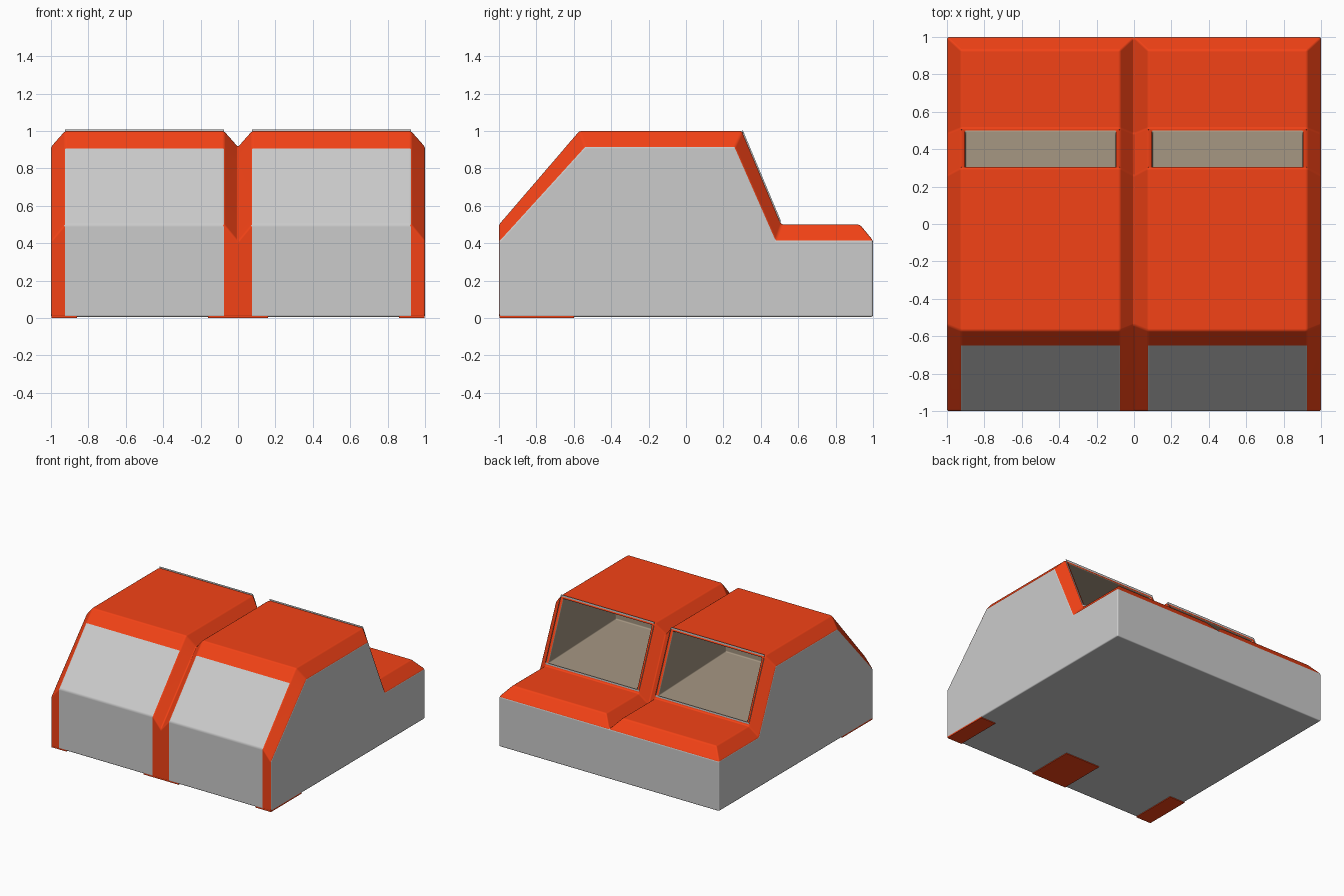
import bpy, bmesh

if "Cube" in bpy.data.objects:
    bpy.data.objects.remove(bpy.data.objects["Cube"])


def material(name, rgb):
    m = bpy.data.materials.new(name)
    m.diffuse_color = (*rgb, 1)
    m.use_nodes = True
    m.node_tree.nodes["Principled BSDF"].inputs["Base Color"].default_value = m.diffuse_color
    return m


GREY = material("grey", (0.8, 0.8, 0.8))
RED = material("red", (0.9, 0.055, 0.008))
TAN = material("tan", (0.37, 0.30, 0.22))


def finish(name, bm, mats, bevel=0.0):
    me = bpy.data.meshes.new(name)
    bm.to_mesh(me)
    bm.free()
    for m in mats:
        me.materials.append(m)
    ob = bpy.data.objects.new(name, me)
    bpy.context.collection.objects.link(ob)
    if bevel:
        for p in me.polygons:
            p.use_smooth = True
        b = ob.modifiers.new("soft_edges", 'BEVEL')
        b.width = bevel
        b.segments = 2
        b.limit_method = 'ANGLE'
        b.harden_normals = True
    return ob


# Body: side profiles (y, z) lofted across x; the low profile forms chamfers and centre groove
BASE = 0.006
HIGH = [(-1, BASE), (-1, .5), (-.65, .907), (-.57, 1), (.3, 1), (.51, .5),
        (.93, .5), (1, .415), (1, BASE)]
LOW = [(-1, BASE), (-1, .41), (-.62, .827), (-.54, .915), (.26, .915), (.48, .415),
       (1, .415), (1, .415), (1, BASE)]
STATIONS = [(-1, LOW), (-.925, HIGH), (-.075, HIGH), (0, LOW),
            (.075, HIGH), (.925, HIGH), (1, LOW)]

bm = bmesh.new()
cache = {}


def vert(x, p):
    key = (x, *p)
    if key not in cache:
        cache[key] = bm.verts.new(key)
    return cache[key]


def face(verts, mat):
    f = bm.faces.new(list(dict.fromkeys(verts)))
    f.material_index = mat
    return f


slopes = []
n = len(HIGH)
for (xa, pa), (xb, pb) in zip(STATIONS, STATIONS[1:]):
    panel = pa is HIGH and pb is HIGH
    for i in range(n):
        j = (i + 1) % n
        grey = i >= 7 or (panel and i < 2)
        f = face([vert(xa, pa[i]), vert(xb, pb[i]), vert(xb, pb[j]), vert(xa, pa[j])],
                 0 if grey else 1)
        if panel and i == 4:
            slopes.append(f)
for x in (-1, 1):
    face([vert(x, p) for p in LOW], 0)
bmesh.ops.recalc_face_normals(bm, faces=bm.faces)

# Deep hollow compartments behind the rear slope
for f in slopes:
    bmesh.ops.inset_individual(bm, faces=[f], thickness=0.033)
    end = bmesh.ops.extrude_discrete_faces(bm, faces=[f])['faces'][0]
    for v in end.verts:
        v.co.y = -.38
        v.co.z = .92 if v.co.z > .7 else .55
    for e in end.edges:
        for g in e.link_faces:
            g.material_index = 2
finish("body", bm, [GREY, RED, TAN], 0.01)

# Raised frames around the two openings
for side, name in ((-1, "left_opening_frame"), (1, "right_opening_frame")):
    bm = bmesh.new()
    quad = [(.075, .302, .995), (.925, .302, .995), (.925, .504, .515), (.075, .504, .515)]
    f = bm.faces.new([bm.verts.new((side * x, y, z)) for x, y, z in quad])
    bmesh.ops.inset_individual(bm, faces=[f], thickness=0.032)
    bmesh.ops.delete(bm, geom=[f], context='FACES_ONLY')
    bmesh.ops.recalc_face_normals(bm, faces=bm.faces)
    ob = finish(name, bm, [GREY])
    s = ob.modifiers.new("thickness", 'SOLIDIFY')
    s.thickness = 0.026
    s.offset = 0
    b = ob.modifiers.new("soft_edges", 'BEVEL')
    b.width = 0.006
    b.segments = 2

# Red pads under the front ends of the red strips
for name, x0, x1 in (("left_pad", -.998, -.86), ("centre_pad", -.16, .16),
                     ("right_pad", .86, .998)):
    bm = bmesh.new()
    bmesh.ops.create_cube(bm, size=1)
    for v in bm.verts:
        v.co = (x1 if v.co.x > 0 else x0,
                -.6 if v.co.y > 0 else -.998,
                .02 if v.co.z > 0 else 0)
    finish(name, bm, [RED])
